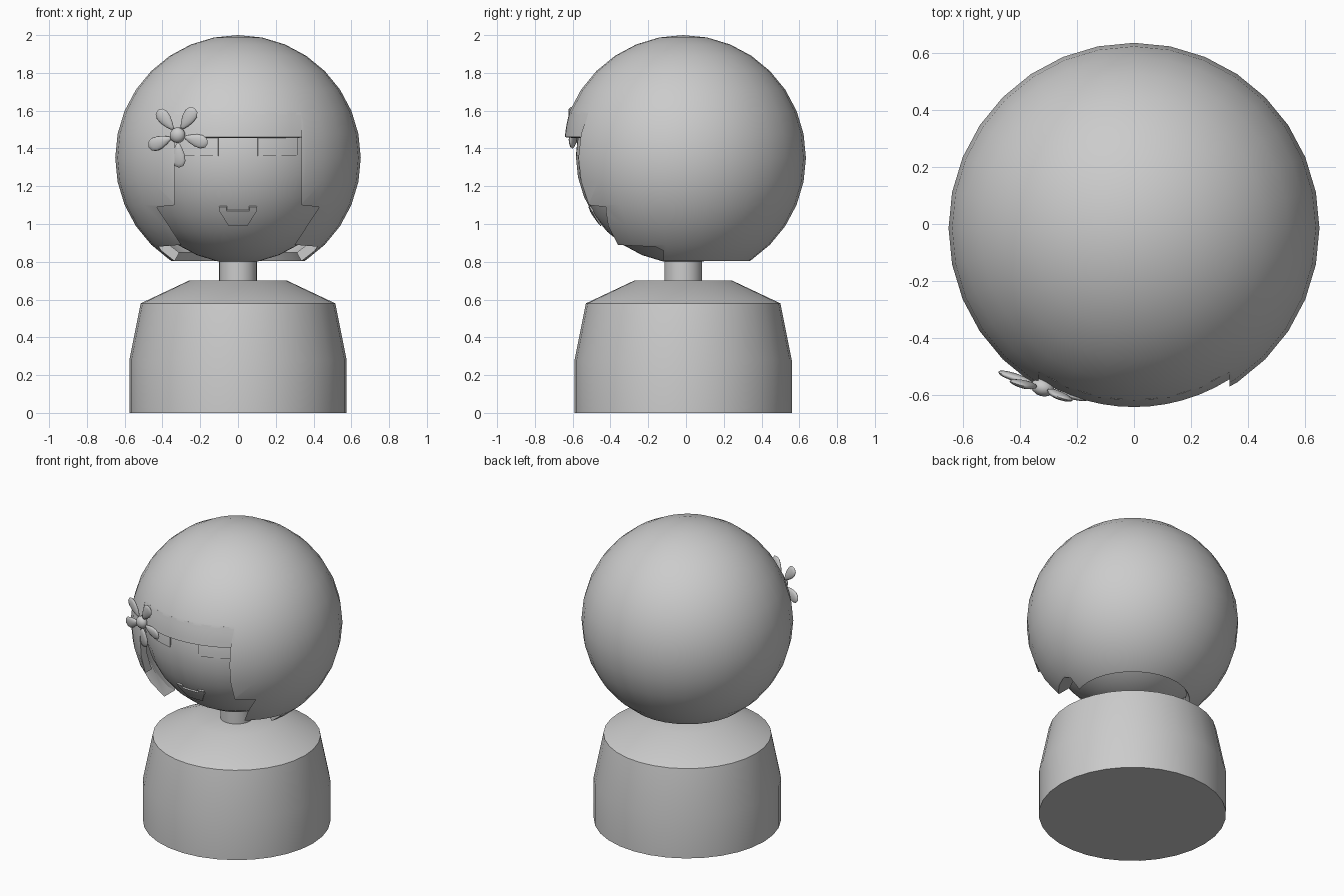
import bpy, bmesh, math
from mathutils import Vector, Matrix

if "Cube" in bpy.data.objects:
    bpy.data.objects.remove(bpy.data.objects["Cube"])

GREY = bpy.data.materials.new("plain_grey")
GREY.diffuse_color = (0.6, 0.6, 0.6, 1)
GREY.use_nodes = True
GREY.node_tree.nodes["Principled BSDF"].inputs["Base Color"].default_value = GREY.diffuse_color
CY, CZ = -0.015, 1.35          # head centre


def make(name, bm, angle=40):
    bmesh.ops.recalc_face_normals(bm, faces=bm.faces)
    me = bpy.data.meshes.new(name)
    bm.to_mesh(me)
    bm.free()
    ob = bpy.data.objects.new(name, me)
    bpy.context.collection.objects.link(ob)
    me.materials.append(GREY)
    smooth(ob, angle)
    return ob


def smooth(ob, angle):
    bpy.ops.object.select_all(action='DESELECT')
    ob.select_set(True)
    bpy.context.view_layer.objects.active = ob
    bpy.ops.object.shade_smooth_by_angle(angle=math.radians(angle))


def apply_mod(ob, kind, **settings):
    mod = ob.modifiers.new(kind.lower(), kind)
    for key, value in settings.items():
        setattr(mod, key, value)
    bpy.context.view_layer.objects.active = ob
    bpy.ops.object.modifier_apply(modifier=mod.name)


def lathe(name, profile, steps=32):
    bm = bmesh.new()
    vs = [bm.verts.new((r, 0, z)) for r, z in profile]
    es = [bm.edges.new(p) for p in zip(vs, vs[1:])]
    bmesh.ops.spin(bm, geom=vs + es, cent=(0, 0, 0), axis=(0, 0, 1),
                   angle=2 * math.pi, steps=steps)
    bmesh.ops.remove_doubles(bm, verts=bm.verts, dist=0.0005)
    bmesh.ops.translate(bm, verts=bm.verts, vec=(0, CY, 0))
    return make(name, bm)


def patch(name, outline, radius, cz, thick, nx=10, nz=4):
    """Curved plate on the front of a sphere; outline(t) gives x0, x1, z rows."""
    bm = bmesh.new()
    rows = []
    for j in range(nz + 1):
        x0, x1, z = outline(j / nz)
        r = radius(j / nz)
        row = []
        for i in range(nx + 1):
            x = x0 + (x1 - x0) * i / nx
            y = CY - math.sqrt(r * r - x * x - (z - cz) ** 2)
            row.append(bm.verts.new((x, y, z)))
        rows.append(row)
    for a, b in zip(rows, rows[1:]):
        for i in range(nx):
            bm.faces.new((a[i], a[i + 1], b[i + 1], b[i]))
    ob = make(name, bm)
    if ob.data.polygons[0].normal.y > 0:
        ob.data.flip_normals()
    apply_mod(ob, 'SOLIDIFY', thickness=thick, offset=-1)
    smooth(ob, 40)
    return ob


# body and neck
lathe("body", [(0, 0), (0.575, 0), (0.575, 0.28), (0.515, 0.58), (0.26, 0.70), (0, 0.70)])
lathe("neck", [(0.1, 0.68), (0.1, 0.84)])

# face
bm = bmesh.new()
bmesh.ops.create_uvsphere(bm, u_segments=32, v_segments=16, radius=0.568,
                          matrix=Matrix.Translation((0, CY, 1.36)))
make("face", bm)

# hair shell, open underneath
bm = bmesh.new()
bmesh.ops.create_uvsphere(bm, u_segments=32, v_segments=16, radius=0.65,
                          matrix=Matrix.Translation((0, CY, CZ)))
bmesh.ops.bisect_plane(bm, geom=bm.verts[:] + bm.edges[:] + bm.faces[:],
                       plane_co=(0, 0, 0.805), plane_no=(0, 0, -1), clear_outer=True)
hair = make("hair", bm)
apply_mod(hair, 'SOLIDIFY', thickness=0.05, offset=-1)

# face opening with stepped side locks
half = [(0.335, 1.58), (0.335, 1.10), (0.43, 1.09), (0.30, 0.89), (0.42, 0.88), (0.35, 0.77)]
bm = bmesh.new()
loop = [bm.verts.new((x, -1, z)) for x, z in half + [(-x, z) for x, z in reversed(half)]]
front = bm.faces.new(loop)
ext = bmesh.ops.extrude_face_region(bm, geom=[front])["geom"]
bmesh.ops.translate(bm, vec=(0, 0.88, 0),
                    verts=[v for v in ext if isinstance(v, bmesh.types.BMVert)])
cutter = make("opening_cutter", bm)
cutter.hide_render = True
apply_mod(hair, 'BOOLEAN', operation='DIFFERENCE', solver='EXACT', object=cutter)
bpy.data.objects.remove(cutter)
smooth(hair, 40)

# fringe, set slightly back at its lower edge
patch("fringe", lambda t: (-0.34, 0.34, 1.46 + 0.13 * t),
      lambda t: 0.636 + 0.012 * t, CZ, 0.05, nx=12)

# eyes and mouth
for side, name in ((-1, "left_eye"), (1, "right_eye")):
    patch(name, lambda t: (side * 0.21 - 0.105, side * 0.21 + 0.105, 1.36 + 0.1 * t),
          lambda t: 0.574, 1.36, 0.009)
patch("mouth", lambda t: (-0.05 - 0.05 * t, 0.05 + 0.05 * t, 0.99 + 0.08 * t),
      lambda t: 0.574, 1.36, 0.009)
for side, name in ((-1, "left_mouth_corner"), (1, "right_mouth_corner")):
    patch(name, lambda t: (side * 0.08 - 0.02, side * 0.08 + 0.02, 1.065 + 0.025 * t),
          lambda t: 0.574, 1.36, 0.009, nx=2, nz=1)

# flower: five teardrop petals around a button
centre = Vector((-0.32, -0.572, 1.47))
across = Vector((0.95, -0.29, 0)).normalized()
up = Vector((0, -0.12, 0.99)).normalized()
out = across.cross(up).normalized()
for k in range(5):
    a = math.radians(-87 + 72 * k)
    d = across * math.cos(a) + up * math.sin(a)
    s = out.cross(d)
    bm = bmesh.new()
    bmesh.ops.create_uvsphere(bm, u_segments=12, v_segments=8, radius=1)
    for v in bm.verts:
        x, y, z = v.co
        w = 0.68 + 0.32 * x
        v.co = centre + d * (0.105 + 0.068 * x) + s * (0.05 * y * w) + out * (0.014 * z)
    make(f"petal_{k + 1}", bm, 60)
bm = bmesh.new()
bmesh.ops.create_uvsphere(bm, u_segments=16, v_segments=8, radius=0.042)
for v in bm.verts:
    x, y, z = v.co
    v.co = centre + across * x + up * y + out * (z * 0.75)
make("flower_button", bm, 60)
